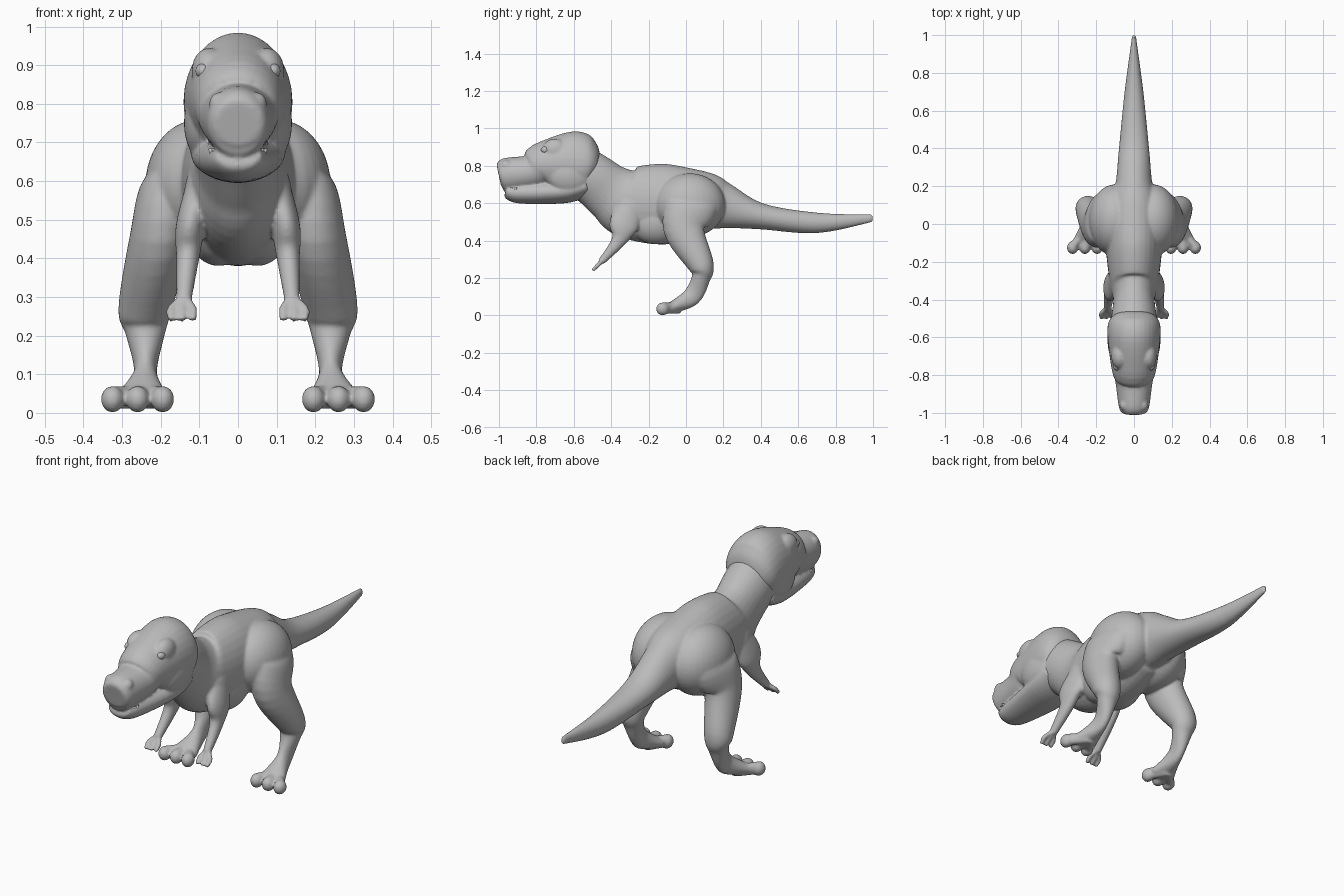
import bpy
import bmesh
from math import cos, sin, pi
from mathutils import Vector, Matrix

default_cube = bpy.data.objects.get("Cube")
if default_cube:
    bpy.data.objects.remove(default_cube)

# Single skin colour
grey = (.5, .5, .5, 1)
skin = bpy.data.materials.new("grey skin")
skin.use_nodes = True
skin.diffuse_color = grey
skin.node_tree.nodes["Principled BSDF"].inputs["Base Color"].default_value = grey


def smooth_stations(stations, steps=6):
    """Fill in a flowing curve between the given stations."""
    points = [Vector(station) for station in stations]
    padded = [points[0], *points, points[-1]]
    filled = []
    for before, start, end, after in zip(padded, padded[1:], padded[2:], padded[3:]):
        leave = (end - before) / 2
        arrive = (after - start) / 2
        for step in range(steps):
            t = step / steps
            ease = t * t * (3 - 2 * t)
            filled.append(start.lerp(end, ease)
                          + leave * t * (1 - t) ** 2
                          - arrive * t * t * (1 - t))
    return filled + [points[-1]]


def loft(bm, stations, side=1, segments=32):
    """Closed tube through stations of (x, y, z, half width, half depth)."""
    stations = smooth_stations(stations)
    centres = [Vector((side * s[0], s[1], s[2])) for s in stations]
    last = len(centres) - 1
    across = Vector((1, 0, 0))
    rings = []
    for i, station in enumerate(stations):
        tangent = centres[min(i + 1, last)] - centres[max(i - 1, 0)]
        depth = tangent.cross(across).normalized()
        angles = [2 * pi * k / segments for k in range(segments)]
        rings.append([bm.verts.new(centres[i]
                                   + across * cos(angle) * station[3]
                                   + depth * sin(angle) * station[4])
                      for angle in angles])
    for lower, upper in zip(rings, rings[1:]):
        for k in range(segments):
            bm.faces.new((lower[k - 1], lower[k], upper[k], upper[k - 1]))
    bm.faces.new(rings[0])
    bm.faces.new(rings[-1])


def spine(rows):
    """Centre-line stations from (y, bottom, top, half width)."""
    return [(0, y, (bottom + top) / 2, width, (top - bottom) / 2)
            for y, bottom, top, width in rows]


def blob(bm, centre, radii):
    """Ellipsoid lump."""
    matrix = Matrix.Translation(centre) @ Matrix.Diagonal((*radii, 1))
    bmesh.ops.create_uvsphere(bm, u_segments=32, v_segments=20, radius=1, matrix=matrix)


def finish(bm, name):
    """Turn the shapes into one smooth-shaded object."""
    bmesh.ops.recalc_face_normals(bm, faces=bm.faces)
    for face in bm.faces:
        face.smooth = True
    mesh = bpy.data.meshes.new(name)
    bm.to_mesh(mesh)
    bm.free()
    mesh.materials.append(skin)
    obj = bpy.data.objects.new(name, mesh)
    bpy.context.collection.objects.link(obj)
    return obj


def fuse(obj, smoothing):
    """Merge overlapping shells into one continuous skin and soften the joins."""
    remesh = obj.modifiers.new("fuse", "REMESH")
    remesh.mode = "VOXEL"
    remesh.voxel_size = .006
    remesh.use_smooth_shade = True
    soften = obj.modifiers.new("soften", "SMOOTH")
    soften.factor = .5
    soften.iterations = smoothing


# Neck, torso and tail
body = bmesh.new()
loft(body, spine([
    (-.6, .63, .93, .12),
    (-.5, .59, .87, .12),
    (-.4, .5, .81, .11),
    (-.3, .41, .8, .13),
    (-.1, .38, .81, .15),
    (.1, .44, .77, .14),
    (.2, .46, .71, .1),
    (.4, .46, .6, .08),
    (.7, .44, .55, .05),
    (1, .5, .54, .01),
]))

for side in (1, -1):
    # Broad belly and hip muscle
    blob(body, (side * .05, -.16, .5), (.09, .14, .12))
    blob(body, (side * .1, .02, .59), (.14, .19, .17))

    # Thigh, shin and foot
    loft(body, [
        (.12, .04, .68, .06, .1),
        (.17, .03, .59, .08, .14),
        (.2, -.01, .46, .08, .11),
        (.24, .08, .27, .07, .07),
        (.24, .08, .2, .05, .05),
        (.24, .03, .1, .03, .05),
        (.25, -.08, .04, .07, .03),
    ], side)

    # Shoulder, upper arm and forearm
    blob(body, (side * .08, -.3, .56), (.06, .09, .1))
    loft(body, [
        (.07, -.27, .64, .05, .06),
        (.12, -.33, .49, .04, .08),
        (.13, -.36, .4, .03, .04),
        (.14, -.45, .29, .02, .02),
    ], side)

    for spread in (-1, 0, 1):
        # Splayed toe with a bulbous tip
        toe_x = .26 + spread * .065
        loft(body, [(.25, -.03, .04, .03, .03), (toe_x, -.12, .04, .03, .03)], side)
        blob(body, (side * toe_x, -.125, .035), (.03, .035, .035))

        # Finger
        finger_x = .145 + spread * .028
        loft(body, [(.14, -.44, .3, .012, .012), (finger_x, -.47, .27, .012, .012),
                    (finger_x, -.5, .24, .01, .01)], side)
fuse(finish(body, "body"), smoothing=12)

# Skull and snout
head = bmesh.new()
loft(head, spine([
    (-1, .69, .8, .06),
    (-.97, .66, .84, .08),
    (-.83, .67, .86, .1),
    (-.76, .67, .93, .12),
    (-.6, .63, .985, .14),
    (-.52, .65, .94, .135),
    (-.48, .71, .86, .1),
]))

# Lower jaw
loft(head, spine([
    (-.96, .64, .7, .06),
    (-.9, .6, .71, .08),
    (-.65, .6, .73, .12),
    (-.53, .64, .75, .12),
]))

# Brows, cheeks and nostril rims
for side in (1, -1):
    blob(head, (side * .075, -.7, .885), (.045, .07, .06))
    blob(head, (side * .085, -.62, .75), (.055, .12, .1))
    blob(head, (side * .05, -.96, .8), (.025, .03, .03))
fuse(finish(head, "head"), smoothing=10)

# Eyes
for side, label in ((1, "left"), (-1, "right")):
    eye = bmesh.new()
    blob(eye, (side * .09, -.75, .885), (.02, .025, .02))
    finish(eye, label + "_eye")

# Small teeth along the front of the upper lip
teeth = bmesh.new()
tooth_count = 9
for i in range(tooth_count):
    angle = pi * (i + .5) / tooth_count
    place = Matrix.Translation((.07 * cos(angle), -.9 - .06 * sin(angle), .67))
    bmesh.ops.create_cone(teeth, cap_ends=True, segments=8, radius1=.002,
                          radius2=.008, depth=.03, matrix=place)
finish(teeth, "teeth")
